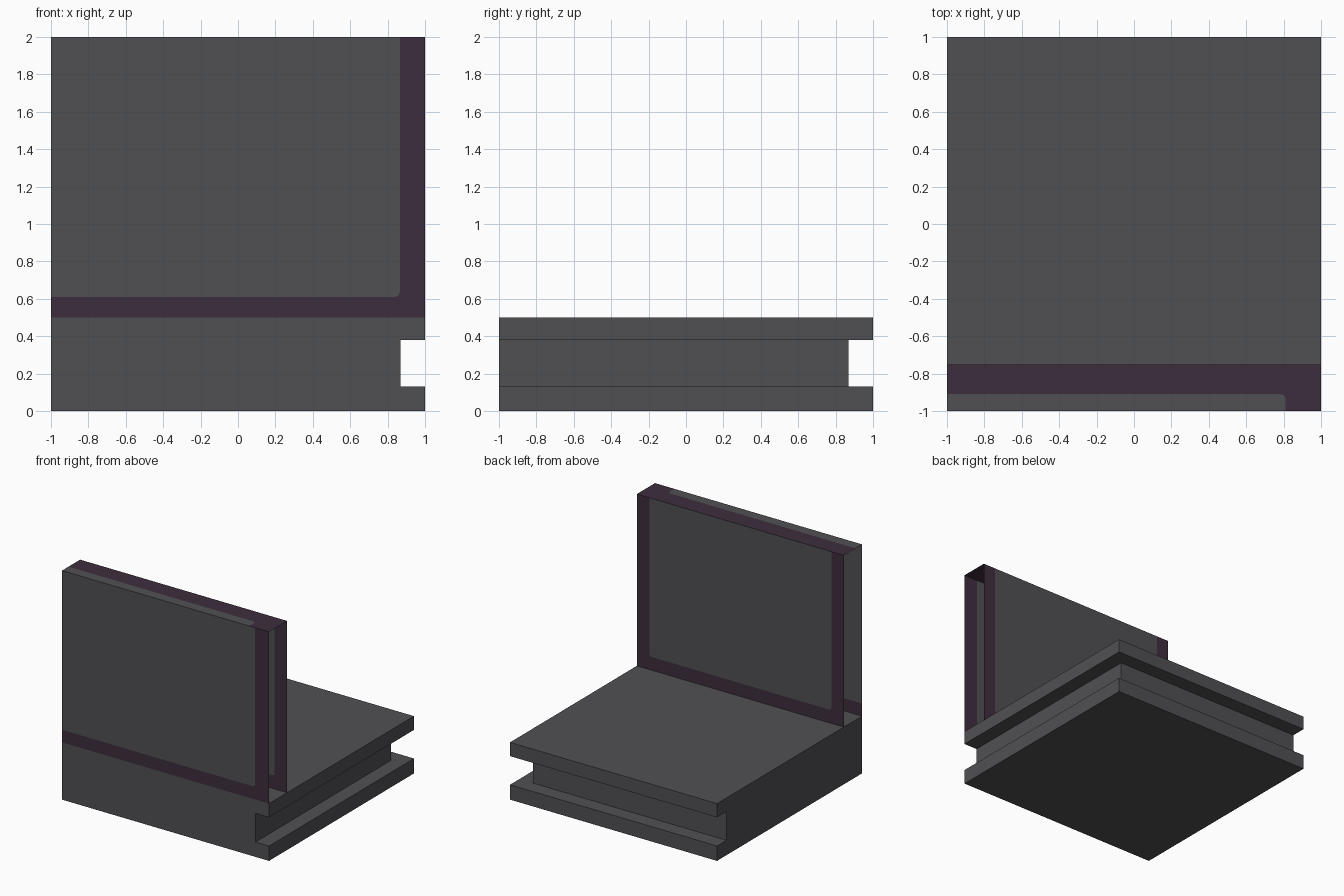
import bpy, bmesh
from mathutils import Vector

if "Cube" in bpy.data.objects:
    bpy.data.objects.remove(bpy.data.objects["Cube"])


def material(name, color):
    m = bpy.data.materials.new(name)
    m.diffuse_color = (*color, 1)
    m.use_nodes = True
    m.node_tree.nodes["Principled BSDF"].inputs["Base Color"].default_value = m.diffuse_color
    return m


GREY = material("dark grey", (0.081, 0.079, 0.087))
PURPLE = material("dark purple", (0.048, 0.027, 0.047))


def finish(bm, name, mats):
    mesh = bpy.data.meshes.new(name)
    bm.to_mesh(mesh)
    bm.free()
    for m in mats:
        mesh.materials.append(m)
    obj = bpy.data.objects.new(name, mesh)
    bpy.context.collection.objects.link(obj)


def rounded(points, r=0.03, steps=4):
    """Open path whose inner corners are rounded."""
    pts = [Vector(p) for p in points]
    out = [pts[0]]
    for a, p, b in zip(pts, pts[1:], pts[2:]):
        s, e = p + (a - p).normalized() * r, p + (b - p).normalized() * r
        for i in range(steps + 1):
            t = i / steps
            out.append(s * (1 - t) ** 2 + p * 2 * t * (1 - t) + e * t * t)
    return out + [pts[-1]]


def sheet(name, place, normal, path, panel_corners, border_corners):
    """Thin sheet split by a path into a grey panel and a purple border."""
    bm = bmesh.new()
    vert = lambda p: bm.verts.new(place(*p))
    line = [vert(p) for p in rounded(path)]
    panel = bm.faces.new(line + [vert(p) for p in panel_corners])
    border = bm.faces.new(line[::-1] + [vert(p) for p in border_corners])
    border.material_index = 1
    for f in (panel, border):
        f.normal_update()
        if f.normal.dot(Vector(normal)) < 0:
            f.normal_flip()
    finish(bm, name, (GREY, PURPLE))


# Base block: stacked square sections, grooved along the right and back sides
bm = bmesh.new()
rings = []
for z, e in ((0, 1), (0.13, 1), (0.13, 0.87), (0.38, 0.87), (0.38, 1), (0.5, 1)):
    rings.append([bm.verts.new((x, y, z)) for x, y in ((-1, -1), (e, -1), (e, e), (-1, e))])
bm.faces.new(rings[0][::-1])
bm.faces.new(rings[-1])
for lo, hi in zip(rings, rings[1:]):
    for i in range(4):
        j = (i + 1) % 4
        f = bm.faces.new((lo[i], lo[j], hi[j], hi[i]))
        if f.calc_area() < 1e-6:
            bm.faces.remove(f)
bmesh.ops.remove_doubles(bm, verts=bm.verts, dist=1e-4)
finish(bm, "grooved_base", (GREY,))

# Hollow wall: front, back and top sheets, open at both ends
sheet("wall_front", lambda x, z: (x, -1, z), (0, -1, 0),
      [(-1, 0.61), (0.865, 0.61), (0.865, 2)],
      [(-1, 2)], [(-1, 0.5), (1, 0.5), (1, 2)])
sheet("wall_back", lambda x, z: (x, -0.75, z), (0, 1, 0),
      [(-0.88, 2), (-0.88, 0.615), (0.88, 0.615), (0.88, 2)],
      [], [(-1, 2), (-1, 0.5), (1, 0.5), (1, 2)])
sheet("wall_top", lambda x, y: (x, y, 2), (0, 0, 1),
      [(-1, -0.91), (0.81, -0.91), (0.81, -1)],
      [(-1, -1)], [(-1, -0.75), (1, -0.75), (1, -1)])
